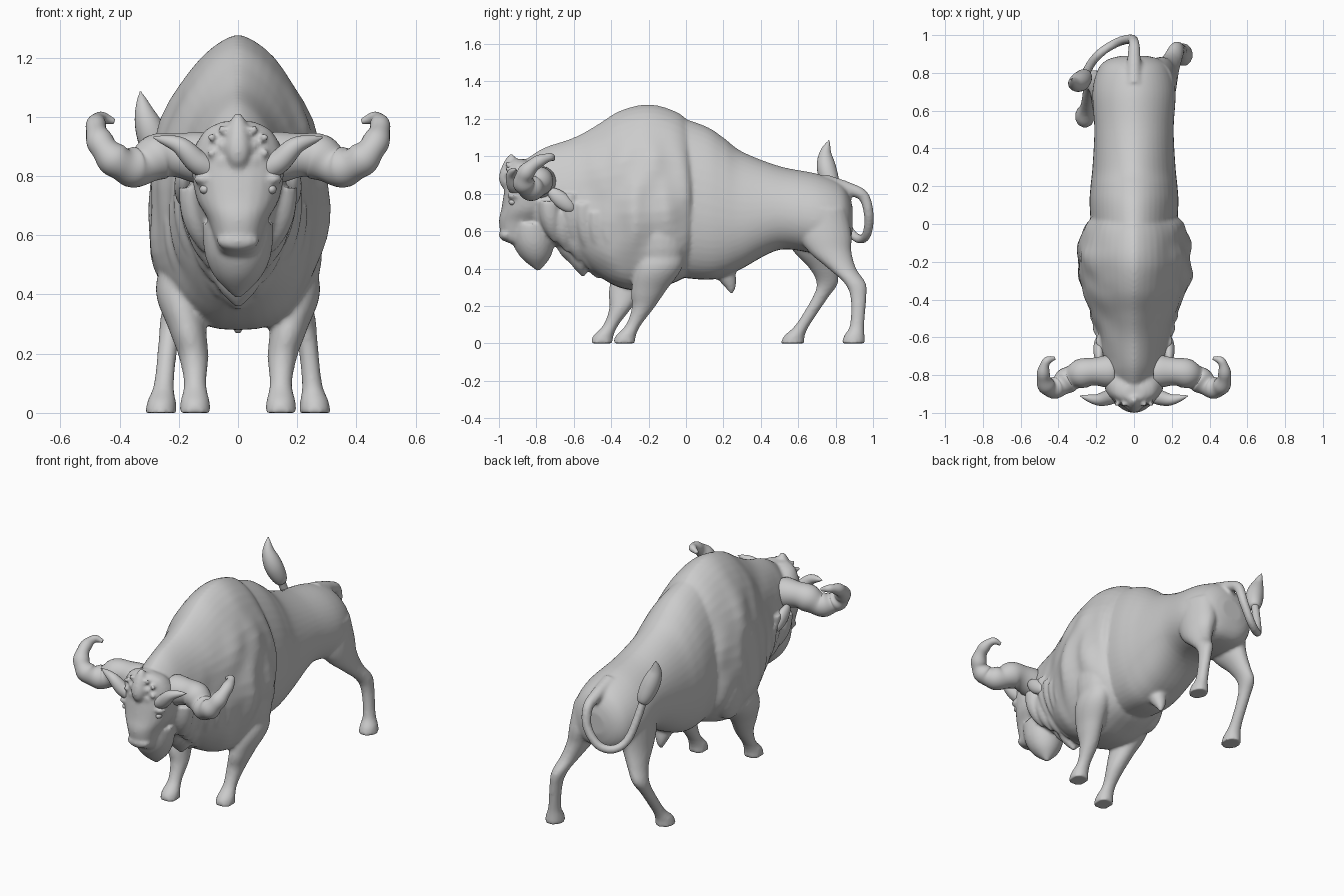
import bpy, bmesh, math
from mathutils import Vector, Matrix, noise

if "Cube" in bpy.data.objects:
    bpy.data.objects.remove(bpy.data.objects["Cube"])

ANG = [2 * math.pi * i / 48 for i in range(48)]
parts = []


def spline(pts, n=6):
    """Catmull-Rom through tuples of any length."""
    out = []
    for i in range(len(pts) - 1):
        quad = list(zip(pts[max(i - 1, 0)], pts[i], pts[i + 1], pts[min(i + 2, len(pts) - 1)]))
        for k in range(n):
            t = k / n
            out.append(tuple(q + t / 2 * (r - p + t * (2 * p - 5 * q + 4 * r - s + t * (3 * q - p - 3 * r + s)))
                             for p, q, r, s in quad))
    return out + [tuple(pts[-1])]


def make(name, bm):
    bmesh.ops.recalc_face_normals(bm, faces=bm.faces)
    me = bpy.data.meshes.new(name)
    bm.to_mesh(me)
    bm.free()
    ob = bpy.data.objects.new(name, me)
    bpy.context.collection.objects.link(ob)
    me.shade_smooth()
    return ob


def loft(name, rings):
    bm = bmesh.new()
    vs = [[bm.verts.new(p) for p in r] for r in rings]
    n = len(vs[0])
    for a, b in zip(vs, vs[1:]):
        for i in range(n):
            bm.faces.new((a[i], a[(i + 1) % n], b[(i + 1) % n], b[i]))
    bm.faces.new(vs[0])
    bm.faces.new(vs[-1])
    return make(name, bm)


def spow(v, e):
    return math.copysign(abs(v) ** e, v)


def trunk(name, secs, peak, rough=0):
    """Upright sections along y: (y, bottom, top, half width); a higher peak narrows the back."""
    rings = []
    for y, zb, zt, w in spline(secs):
        ring, zm = [], zb + 0.42 * (zt - zb)
        for a in ANG:
            c, s = math.cos(a), math.sin(a)
            x = w * spow(c, peak if s > 0 else 0.75)
            z = zm + (zt - zm if s > 0 else zm - zb) * s
            k = 1 + rough * abs(c) * noise.noise(Vector((x * 7, y * 9, z * 5)))
            ring.append((x * k, y, z))
        rings.append(ring)
    return loft(name, rings)


def stack(name, secs, e=1.0):
    """Level sections: (x, y, z, radius x, radius y)."""
    return loft(name, [[(x + rx * spow(math.cos(a), e), y + ry * spow(math.sin(a), e), z)
                        for a in ANG[::2]] for x, y, z, rx, ry in spline(secs)])


def tube(name, pts, radius, n=8, s=1):
    """Tube through points, with radius a function of 0..1; s=-1 mirrors it."""
    sp = [Vector((s * x, y, z)) for x, y, z in spline(pts, n)]
    u, rings, last = Vector((0, 1, 0.1)), [], len(sp) - 1
    if abs(sp[1].y - sp[0].y) > 0.9 * (sp[1] - sp[0]).length:
        u = Vector((0, 0, 1))
    for i, p in enumerate(sp):
        t = (sp[min(i + 1, last)] - sp[max(i - 1, 0)]).normalized()
        u = (u - t * u.dot(t)).normalized()
        v, r = t.cross(u), max(radius(i / last), 0.003)
        rings.append([p + r * (u * math.cos(a) + v * math.sin(a)) for a in ANG[::2]])
    return loft(name, rings)


def ball(name, loc, size, rot=0):
    bm = bmesh.new()
    bmesh.ops.create_uvsphere(bm, u_segments=20, v_segments=12, radius=1)
    bm.transform(Matrix.Translation(loc) @ Matrix.Rotation(rot, 4, 'X') @ Matrix.Diagonal((*size, 1)))
    return make(name, bm)


# shaggy forequarters with hump, then smooth hindquarters
parts.append(trunk("forequarters", [
    (-.86, .66, .98, .11), (-.76, .56, 1.045, .155), (-.6, .47, 1.1, .19), (-.48, .37, 1.165, .23),
    (-.36, .3, 1.24, .275), (-.22, .28, 1.277, .3), (-.1, .31, 1.257, .295), (.0, .36, 1.2, .262),
    (.05, .45, 1.08, .2)], 1.3, 0.09))
parts.append(trunk("hindquarters", [
    (-.1, .36, 1.23, .22), (.1, .34, 1.163, .235), (.2, .355, 1.1, .23), (.3, .4, 1.025, .22),
    (.5, .5, .947, .21), (.7, .48, .907, .22), (.82, .49, .86, .19), (.87, .53, .8, .14), (.89, .6, .73, .07)], 1.12))

# skull as level slices: height, front, back, half width
parts.append(stack("skull", [(0, (f + b) / 2, z, w, (b - f) / 2) for z, f, b, w in [
    (.53, -.93, -.86, .045), (.56, -.98, -.83, .07), (.65, -1, -.76, .1), (.73, -.985, -.7, .142),
    (.86, -.965, -.73, .155), (.95, -.95, -.8, .115), (.985, -.93, -.86, .05)]], 0.9))
parts.append(ball("muzzle", (0, -.962, .58), (.072, .038, .035)))
parts.append(tube("crest", [(0, -.95, .82), (0, -.955, .89), (0, -.93, 1.01)],
                  lambda t: .012 + .033 * math.sin(math.pi * t)))


def lock(name, x, y, top, tip, rx, ry):
    """Hanging hair that narrows to a point."""
    parts.append(stack(name, [(x * (1 - t * t * .2), y + .03 * t * t, top + (tip - top) * t,
                               rx * (1 - t ** 3) + .01, ry * (1 - t ** 3) + .01) for t in (0, .25, .5, .75, 1)]))


# beard, throat locks and forehead knobs
lock("beard", 0, -.82, .64, .39, .11, .11)
lock("throat_lock", 0, -.645, .6, .43, .07, .05)
lock("throat_lock", 0, -.58, .54, .36, .08, .05)
lock("throat_lock", 0, -.5, .5, .35, .09, .05)
for s in (1, -1):
    for i in range(4):
        lock("mane_lock", s * (.135 - .02 * i), -.73 + .065 * i, .76 - .06 * i, .54 - .05 * i, .055, .05)
        lock("collar_lock", s * (.155 + .016 * i), -.62 + .07 * i, .8 - .05 * i, .52 - .04 * i, .038, .04)
    parts.append(ball("shoulder", (s * .2, -.13, .56), (.085, .13, .2)))
    parts.append(ball("brow", (s * .115, -.92, .79), (.035, .035, .022)))
    for i in range(5):
        parts.append(ball("forehead_knob", (s * (.055 + .035 * (i % 2)), -.955, .85 + .027 * i), [.014] * 3))

# front legs share one shape, the left one set further forward
FRONT = [(-.1, .6, .17, .06, .08), (-.14, .42, .195, .083, .125), (-.2, .28, .17, .063, .092),
         (-.23, .19, .15, .05, .06), (-.28, .1, .145, .038, .041), (-.322, .04, .145, .049, .054),
         (-.33, 0, .145, .054, .06)]
for s, shift in ((1, 0), (-1, -.12)):
    parts.append(stack("front_leg", [(s * x, y + shift, z, rx, ry) for y, z, x, rx, ry in FRONT]))

# hind legs share heights and girths, the left one steps forward
HIND = [(.72, .12, .09, .13), (.58, .14, .085, .14), (.49, .16, .07, .115), (.4, .19, .052, .075),
        (.32, .22, .042, .057), (.24, .235, .034, .042), (.1, .25, .034, .038), (.04, .258, .048, .055),
        (0, .26, .053, .064)]
for s, ys in ((1, (.73, .745, .77, .835, .905, .922, .915, .9, .895)),
              (-1, (.7, .67, .69, .735, .755, .715, .625, .58, .57))):
    parts.append(stack("hind_leg", [(s * x, y, z, rx, ry) for y, (z, x, rx, ry) in zip(ys, HIND)]))

# belly sheath
parts.append(tube("sheath", [(0, .2, .4), (0, .235, .32), (0, .245, .265)], lambda t: .06 * (1 - t) + .006))

# tail curling round to the left, fused at its root
parts.append(tube("tail", [(0, .74, .86), (0, .87, .825), (0, .95, .785), (-.015, .978, .68), (-.08, .965, .58),
                           (-.16, .92, .56), (-.22, .86, .63), (-.265, .78, .85)],
                  lambda t: .024 + .022 * (1 - t) ** 4))

# fuse the soft parts into one skin
bpy.ops.object.select_all(action='DESELECT')
for ob in parts:
    ob.select_set(True)
body = parts[0]
bpy.context.view_layer.objects.active = body
bpy.ops.object.join()
body.name = "body"
rm = body.modifiers.new("fuse", 'REMESH')
rm.mode = 'VOXEL'
rm.voxel_size = 0.01
rm.use_smooth_shade = True
sm = body.modifiers.new("relax", 'SMOOTH')
sm.factor, sm.iterations = 0.5, 5

# paired horns, ears and eyes
GREAT = [(.11, -.78, .86), (.25, -.785, .87), (.34, -.82, .83), (.41, -.865, .85), (.46, -.86, .905),
         (.48, -.8, .965), (.465, -.73, .995), (.42, -.71, .985)]
SMALL = [(.09, -.9, .82), (.14, -.92, .85), (.2, -.93, .905), (.285, -.91, .93)]
for s, side in ((1, "right"), (-1, "left")):
    tube(side + "_great_horn", GREAT,
         lambda t: (.01 + .073 * (1 - t ** 1.2)) * (1 + .06 * math.sin(14 * math.pi * t)), 10, s)
    tube(side + "_small_horn", SMALL, lambda t: .041 * (1 - t ** 3), 8, s)
    ball(side + "_ear", (s * .185, -.665, .765), (.03, .09, .042), -.7)
    ball(side + "_eye", (s * .112, -.928, .755), (.018, .02, .016))

# tail tuft
tube("tail_tuft", [(-.255, .79, .82), (-.285, .755, .92), (-.315, .745, 1.01), (-.33, .765, 1.085)],
     lambda t: .052 * math.sin(math.pi * (.1 + .9 * t) ** .75))
